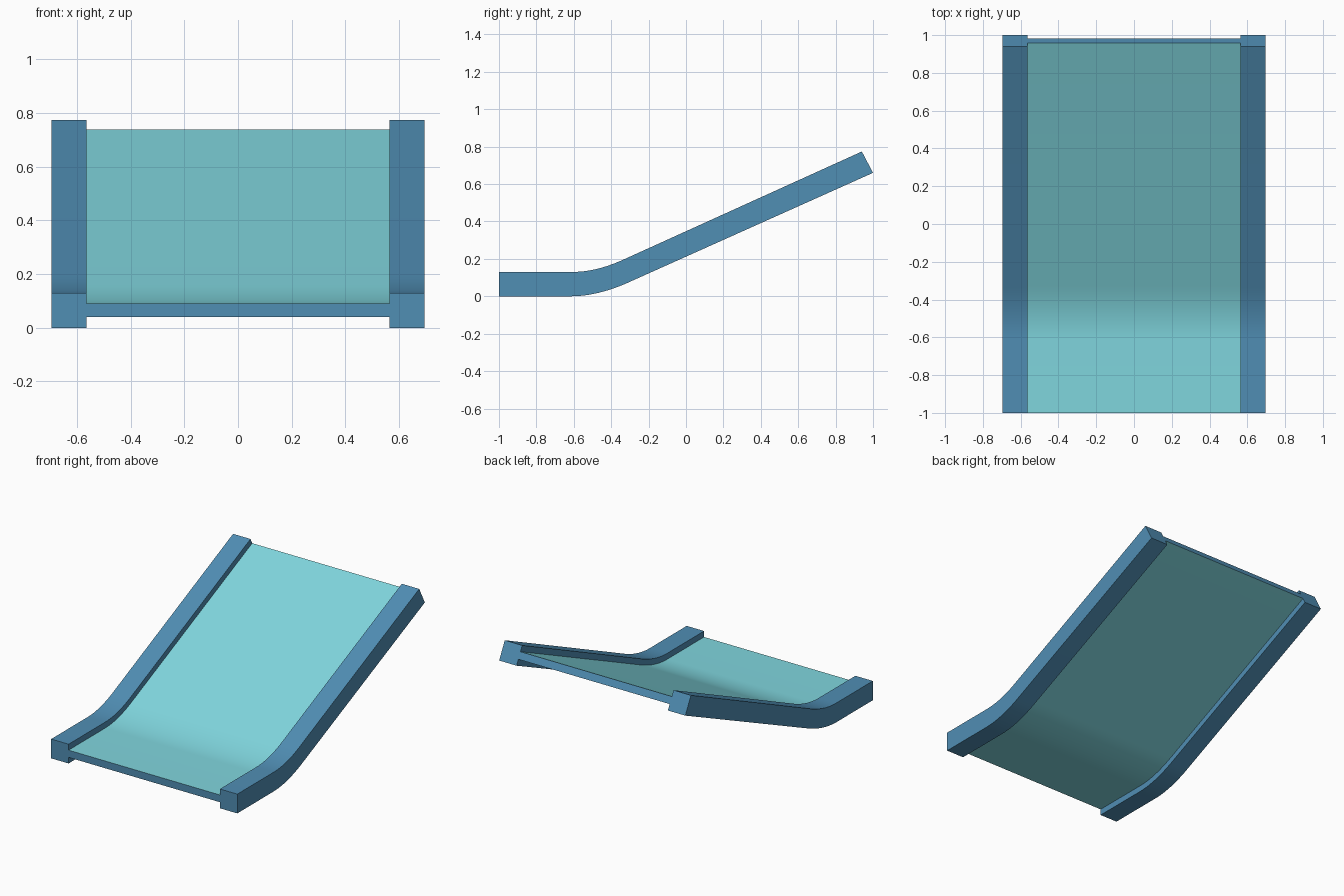
import bpy, bmesh, math

if "Cube" in bpy.data.objects:
    bpy.data.objects.remove(bpy.data.objects["Cube"])


def material(name, rgb):
    m = bpy.data.materials.new(name)
    lin = [((c / 255 + 0.055) / 1.055) ** 2.4 for c in rgb]
    m.diffuse_color = (*lin, 1)
    m.use_nodes = True
    m.node_tree.nodes["Principled BSDF"].inputs["Base Color"].default_value = m.diffuse_color
    return m


BLUE = material("rail blue", (80, 142, 180))
TEAL = material("panel teal", (128, 214, 222))


def path(start, bend_in, kink, bend_out, end, n=12):
    """Flat run, smooth bend, then straight ramp, as (y, z) points."""
    pts = [start]
    for i in range(n + 1):
        t = i / n
        pts.append(tuple((1 - t) ** 2 * a + 2 * t * (1 - t) * b + t * t * c
                         for a, b, c in zip(bend_in, kink, bend_out)))
    return pts + [end]


# Side outline of the rails: underside and top edge
BOTTOM = path((-1, 0), (-0.62, 0), (-0.473, 0), (-0.31, 0.073), (1.0, 0.66))
TOP = path((-1, 0.13), (-0.61, 0.13), (-0.48, 0.13), (-0.335, 0.196), (0.94, 0.774))


def layer(f):
    """Path at fraction f of the rail depth."""
    return [(a[0] + (b[0] - a[0]) * f, a[1] + (b[1] - a[1]) * f)
            for a, b in zip(BOTTOM, TOP)]


def sweep(name, x0, x1, f0, f1, mats):
    """Sweep a rectangular section along the slide; end caps use the last material."""
    bm = bmesh.new()
    rings = [[bm.verts.new((x, *p)) for x, p in ((x0, lo), (x1, lo), (x1, hi), (x0, hi))]
             for lo, hi in zip(layer(f0), layer(f1))]
    for a, b in zip(rings, rings[1:]):
        for i in range(4):
            j = (i + 1) % 4
            bm.faces.new((a[i], a[j], b[j], b[i]))
    for cap in (rings[0], rings[-1]):
        bm.faces.new(cap).material_index = len(mats) - 1
    bmesh.ops.recalc_face_normals(bm, faces=bm.faces)
    me = bpy.data.meshes.new(name)
    bm.to_mesh(me)
    bm.free()
    for m in mats:
        me.materials.append(m)
    ob = bpy.data.objects.new(name, me)
    bpy.context.collection.objects.link(ob)
    bpy.ops.object.select_all(action='DESELECT')
    ob.select_set(True)
    bpy.context.view_layer.objects.active = ob
    bpy.ops.object.shade_smooth_by_angle(angle=math.radians(30))
    return ob


# Side rails
sweep("left_rail", -0.695, -0.565, 0, 1, [BLUE])
sweep("right_rail", 0.565, 0.695, 0, 1, [BLUE])
# Sliding panel with blue end edges
sweep("slide_panel", -0.565, 0.565, 0.315, 0.69, [TEAL, BLUE])
